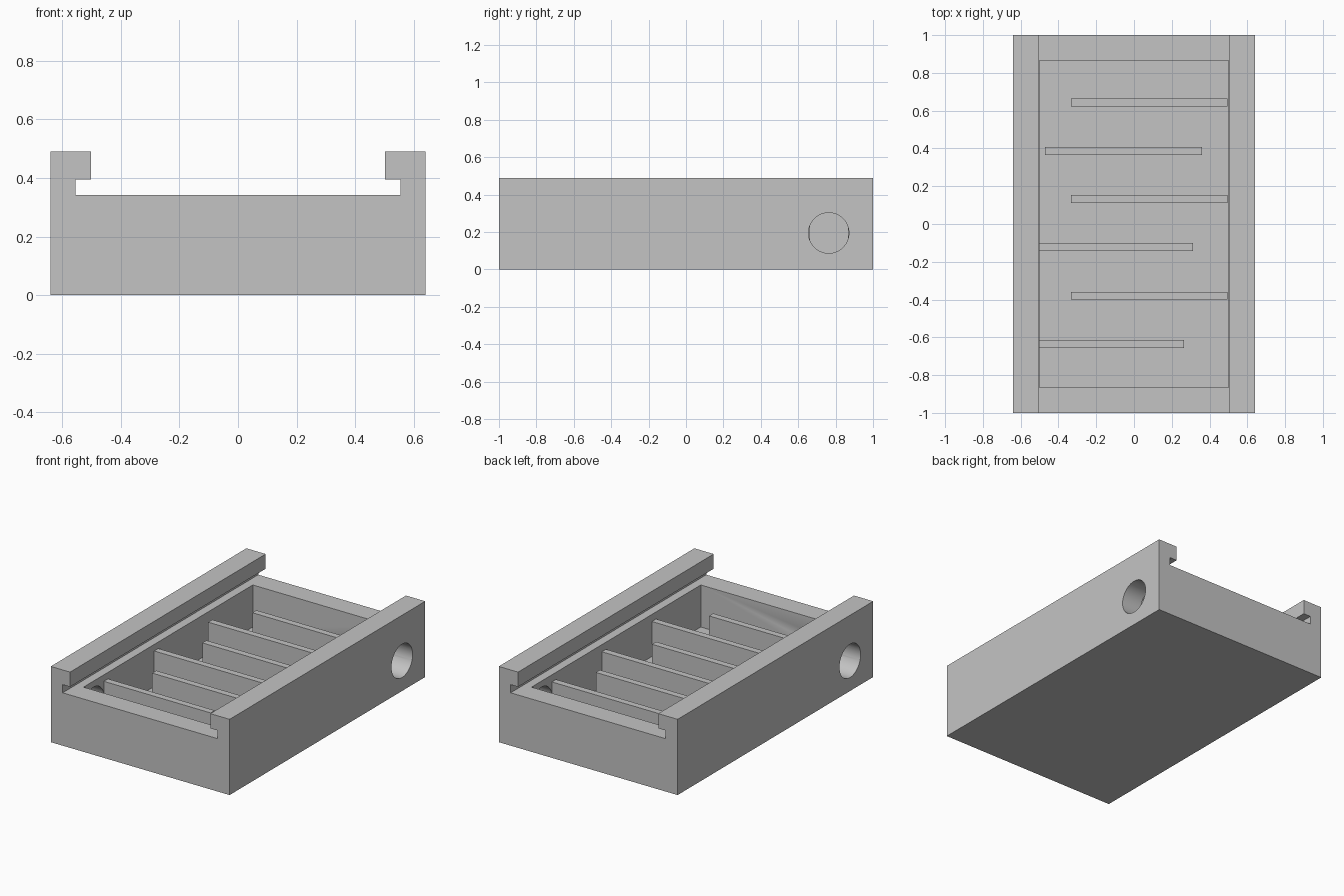
import bpy
import bmesh
import math

default = bpy.data.objects.get("Cube")
if default:
    bpy.data.objects.remove(default, do_unlink=True)

grey = bpy.data.materials.new("light_grey")
grey.use_nodes = True
colour = (0.55, 0.55, 0.55, 1)
grey.diffuse_color = colour
grey.node_tree.nodes["Principled BSDF"].inputs["Base Color"].default_value = colour


def add_object(name, bm):
    bmesh.ops.recalc_face_normals(bm, faces=bm.faces)
    mesh = bpy.data.meshes.new(name)
    bm.to_mesh(mesh)
    bm.free()
    mesh.materials.append(grey)
    obj = bpy.data.objects.new(name, mesh)
    bpy.context.collection.objects.link(obj)
    return obj


def box(name, x0, x1, y0, y1, z0, z1):
    bm = bmesh.new()
    bmesh.ops.create_cube(bm, size=1)
    for v in bm.verts:
        v.co.x = x1 if v.co.x > 0 else x0
        v.co.y = y1 if v.co.y > 0 else y0
        v.co.z = z1 if v.co.z > 0 else z0
    return add_object(name, bm)


def cut(target, cutter):
    cutter.hide_render = True
    mod = target.modifiers.new("cut", "BOOLEAN")
    mod.operation = "DIFFERENCE"
    mod.solver = "EXACT"
    mod.object = cutter
    bpy.context.view_layer.objects.active = target
    bpy.ops.object.modifier_apply(modifier=mod.name)
    bpy.data.objects.remove(cutter, do_unlink=True)


# Case body: mirrored profile with overhanging lid rails, extruded front to back
half = [(0.64, 0), (0.64, 0.49), (0.502, 0.49), (0.502, 0.395), (0.555, 0.395), (0.555, 0.342)]
profile = half + [(-x, z) for x, z in reversed(half)]
bm = bmesh.new()
face = bm.faces.new([bm.verts.new((x, -1, z)) for x, z in profile])
extruded = bmesh.ops.extrude_face_region(bm, geom=[face])
for item in extruded["geom"]:
    if isinstance(item, bmesh.types.BMVert):
        item.co.y = 1
case = add_object("case_body", bm)

# Open compartment
cut(case, box("cavity_cutter", -0.5, 0.5, -0.865, 0.865, 0.07, 0.6))

# Round port in each side wall, at opposite ends
for side in (1, -1):
    bpy.ops.mesh.primitive_cylinder_add(
        vertices=64, radius=0.108, depth=0.4,
        location=(side * 0.6, side * 0.763, 0.195), rotation=(0, math.pi / 2, 0))
    cut(case, bpy.context.object)

# Staggered baffles: left end, right end, centre line
baffles = [(-0.5, 0.265, -0.636), (-0.333, 0.495, -0.38), (-0.5, 0.313, -0.122),
           (-0.333, 0.495, 0.132), (-0.47, 0.36, 0.387), (-0.333, 0.495, 0.643)]
for i, (x0, x1, y) in enumerate(baffles, 1):
    box(f"baffle_{i}", x0, x1, y - 0.021, y + 0.021, 0.06, 0.3)

# Smooth port walls, sharp edges elsewhere
bpy.ops.object.select_all(action="DESELECT")
case.select_set(True)
bpy.context.view_layer.objects.active = case
bpy.ops.object.shade_smooth_by_angle(angle=math.radians(30))
